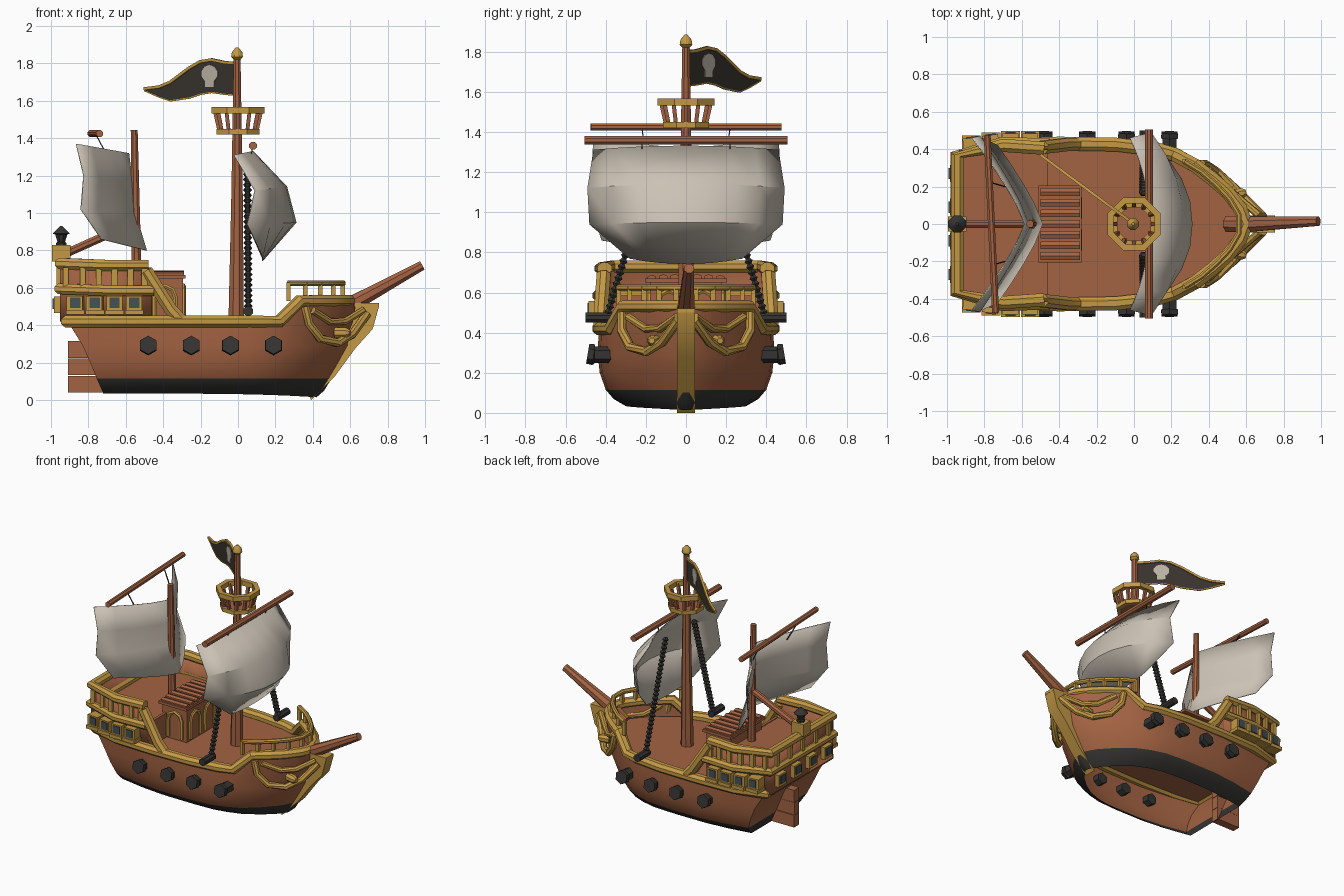
import bpy, bmesh, math
from mathutils import Vector, Matrix

if "Cube" in bpy.data.objects:
    bpy.data.objects.remove(bpy.data.objects["Cube"])

def material(name, rgb):
    m = bpy.data.materials.new(name)
    m.diffuse_color = (*rgb, 1)
    m.use_nodes = True
    m.node_tree.nodes["Principled BSDF"].inputs["Base Color"].default_value = m.diffuse_color
    return m

WOOD = material("warm_wood", (.37, .125, .055))
GOLD = material("gold_trim", (.55, .32, .06))
DARK = material("dark_iron", (.035, .034, .032))
SAIL = material("sail_cloth", (.60, .54, .46))
BLACK = material("flag_black", (.04, .033, .027))
PALE = material("pale_emblem", (.5, .45, .38))
GLASS = material("window_glass", (.06, .08, .09))
X, Y, Z = Vector((1, 0, 0)), Vector((0, 1, 0)), Vector((0, 0, 1))

def finish(name, bm, *mats):
    bmesh.ops.recalc_face_normals(bm, faces=bm.faces)
    me = bpy.data.meshes.new(name)
    bm.to_mesh(me)
    bm.free()
    for m in mats:
        me.materials.append(m)
    ob = bpy.data.objects.new(name, me)
    bpy.context.collection.objects.link(ob)
    return ob

def grid(name, rows, *mats, closed=False, thick=0, rule=None):
    """Skin rows of points; rule(face centre) gives the material slot."""
    bm = bmesh.new()
    vs = [[bm.verts.new(p) for p in r] for r in rows]
    n = len(rows[0])
    for a, b in zip(vs, vs[1:]):
        for i in range(n if closed else n - 1):
            j = (i + 1) % n
            f = bm.faces.new((a[i], a[j], b[j], b[i]))
            if rule:
                f.material_index = rule(f.calc_center_median())
    ob = finish(name, bm, *mats)
    if thick:
        s = ob.modifiers.new("thickness", 'SOLIDIFY')
        s.thickness, s.offset = thick, 0
    return ob

def tube(name, pts, r, mat, n=8, flat=1, closed=False, ref=None):
    """Sweep an n-sided section along points; r may vary per point."""
    pts = [Vector(p) for p in pts]
    k = len(pts)
    rs = r if isinstance(r, (list, tuple)) else [r] * k
    if ref is None:
        ref = X if abs((pts[-1] - pts[0]).normalized().z) > .8 else Z
    bm, rings = bmesh.new(), []
    for i, p in enumerate(pts):
        a = pts[i - 1] if closed or i else p
        b = pts[(i + 1) % k] if closed or i < k - 1 else p
        t = (b - a).normalized()
        side = t.cross(ref).normalized()
        up = side.cross(t)
        rings.append([bm.verts.new(p + rs[i] * (side * math.cos(q) + up * math.sin(q) * flat))
                      for q in [(j + .5) * 2 * math.pi / n for j in range(n)]])
    for i in range(k if closed else k - 1):
        a, b = rings[i], rings[(i + 1) % k]
        for j in range(n):
            bm.faces.new((a[j], a[(j + 1) % n], b[(j + 1) % n], b[j]))
    if not closed:
        bm.faces.new(rings[0])
        bm.faces.new(rings[-1][::-1])
    return finish(name, bm, mat)

def box(name, c, s, mat, rz=0):
    bm = bmesh.new()
    bmesh.ops.create_cube(bm, size=1, matrix=Matrix.Translation(c)
                          @ Matrix.Rotation(rz, 4, 'Z') @ Matrix.Diagonal((*s, 1)))
    return finish(name, bm, mat)

def interp(table, x):
    for (a, u), (b, v) in zip(table, table[1:]):
        if x <= b:
            return u + (v - u) * max(0, x - a) / (b - a)
    return table[-1][1]

def mirrored(half):
    return half + [(x, -y, z) for x, y, z in reversed(half) if y > 1e-4]

# Hull: stacked outlines from open bottom to raised bow, dark stripe low down
WIDTH = [(0, .86), (.15, .95), (.3, 1), (.5, 1), (.63, .97), (.72, .89), (.8, .77), (.88, .56), (.95, .32), (1, .04)]
LEVELS = [(.035, -.72, .42, .30), (.07, -.735, .46, .36), (.115, -.755, .5, .40),
          (.2, -.79, .55, .43), (.29, -.83, .6, .44), (.42, -.91, .64, .435)]
rows = []
for k, (z, xs, xb, w) in enumerate(LEVELS):
    half = []
    for t, f in WIDTH:
        x = xs + (xb - xs) * t
        dz = max(0, min(1, (x - .22) / .11)) * .11 if k == 5 else (-.02 * t ** 4 if k < 2 else 0)
        half.append((x, f * w, z + dz))
    rows.append(mirrored(half))
grid("hull", rows, WOOD, DARK, closed=True, rule=lambda c: int(c.z < .113))

# Main rail and deck follow the same plan outline
TOP = [(-.91, .375), (-.7, .42), (-.4, .43), (-.1, .425), (.12, .40), (.22, .37), (.33, .31), (.42, .24), (.5, .17), (.57, .08), (.6, 0)]
rail = [(x, y, .42 if x < .23 else .53) for x, y in TOP]
tube("main_rail", mirrored(rail), .04, GOLD, flat=.85, closed=True)
bm = bmesh.new()
bm.faces.new([bm.verts.new((x, y, .405)) for x, y, z in mirrored(rail)])
finish("main_deck", bm, WOOD)

# Stem: curved gold prow timber
outer = [(.39, .0), (.52, .13), (.63, .28), (.72, .38), (.755, .505)]
inner = [(.38, .04), (.47, .14), (.56, .29), (.61, .41), (.63, .52)]
grid("stem", [[(x, s * .045, z) for x, z in e] for e, s in ((outer, -1), (outer, 1), (inner, 1), (inner, -1), (outer, -1))], GOLD)
box("stem_cap", (.69, 0, .51), (.13, .09, .02), GOLD)
tube("bowsprit", [(.5, 0, .44), (.62, 0, .52), (.985, .015, .72)], [.045, .045, .027], WOOD)

# Rudder planks
for i in range(3):
    box("rudder_plank", (-.815, 0, .085 + i * .093), (.19, .06 - .006 * (i % 2), .09), WOOD)

# Stern castle: wall, deck, rails and posts
plan = [(-.46, .405), (-.7, .415), (-.945, .36)]
grid("castle_wall", [mirrored([(x, y, z) for x, y in plan]) for z in (.42, .71)], WOOD, thick=.02)
bm = bmesh.new()
bm.faces.new([bm.verts.new(p) for p in mirrored([(x, y, .58) for x, y in plan])])
finish("castle_deck", bm, WOOD)
box("castle_bulkhead", (-.47, 0, .495), (.02, .80, .18), WOOD)
tube("castle_top_rail", mirrored([(-.48, .405, .72), (-.7, .42, .72), (-.945, .365, .73)]), .038, GOLD, flat=.85)
tube("castle_mid_rail", mirrored([(-.45, .425, .585), (-.7, .435, .585), (-.95, .375, .595)]), .034, GOLD, flat=.9)
for s in (-1, 1):
    tube("castle_stair_rail", [(-.31, s * .425, .43), (-.36, s * .425, .485), (-.49, s * .41, .69)], .038, GOLD, ref=Y)
    for x in (-.92, -.83, -.745, -.66, -.575, -.5):
        y = interp([(-.945, .36), (-.7, .415), (-.46, .405)], x) + .015
        box("castle_post", (x, s * y, .65), (.03, .03, .12), GOLD)
    # Side gallery windows
    for x in (-.87, -.765, -.66, -.555):
        y = interp([(-.945, .41), (-.7, .445), (-.46, .445)], x)
        box("side_window_frame", (x, s * y, .515), (.085, .08, .085), GOLD, s * (.12 if x < -.7 else 0))
        box("side_window_sill", (x, s * (y + .01), .47), (.1, .085, .025), GOLD)
        box("side_window_glass", (x, s * (y + .042), .52), (.055, .008, .055), GLASS, s * (.12 if x < -.7 else 0))
for y in (-.3, -.15, 0, .15, .3):
    box("stern_post", (-.955, y, .65), (.03, .03, .12), GOLD)
for y in (-.27, -.09, .09, .27):
    box("stern_window_frame", (-.955, y, .51), (.06, .09, .09), GOLD)
    box("stern_window_glass", (-.987, y, .515), (.008, .06, .055), GLASS)

# Stern lantern
box("lantern_base", (-.945, 0, .785), (.1, .08, .09), GOLD)
tube("lantern", [(-.945, 0, z) for z in (.82, .84, .845, .885, .89, .905, .93)], [.03, .03, .022, .035, .05, .035, .008], DARK)

# Cabin with plank roof and arched openings
box("cabin", (-.395, 0, .53), (.2, .36, .27), WOOD)
box("cabin_roof", (-.395, 0, .66), (.23, .41, .02), WOOD)
for i in range(7):
    y = -.171 + i * .057
    tube("roof_plank", [(-.5, y, .677 - y * y * .2), (-.29, y, .677 - y * y * .2)], .024, WOOD, n=6, flat=.7)
arch = [(-.055, .42), (-.055, .55), (-.04, .59), (0, .61), (.04, .59), (.055, .55), (.055, .42)]
for s in (-1, 1):
    tube("cabin_front_arch", [(-.293, s * .085 + u, z) for u, z in arch], .014, GOLD, n=6, ref=X)
    tube("cabin_side_arch", [(-.39 + u, s * .183, z) for u, z in arch], .014, GOLD, n=6, ref=Y)

# Bow railing, swags and bosses
bow = [(.27, .335), (.36, .28), (.44, .21), (.51, .135), (.56, .05)]
tube("bow_railing", mirrored([(x, y, .625) for x, y in bow]), .017, GOLD)
for x, y in bow:
    for s in (-1, 1):
        box("bow_railing_post", (x, s * y, .58), (.024, .024, .1), GOLD)
for s in (-1, 1):
    tube("bow_swag", [(.36, s * .32, .5), (.38, s * .32, .41), (.44, s * .28, .33), (.53, s * .2, .305), (.61, s * .12, .35), (.69, s * .04, .46)], .024, GOLD, ref=Y)
    tube("bow_upper_swag", [(.40, s * .29, .48), (.49, s * .2, .42), (.57, s * .13, .42), (.67, s * .045, .48)], .02, GOLD, ref=Y)
    tube("bow_boss", [(.52, s * .15, .36), (.58, s * .165, .36), (.6, s * .17, .36)], [.03, .03, .015], GOLD)
    # Cannons
    for x in (-.48, -.25, -.04, .19):
        y = .36 if x > 0 else .38
        tube("cannon", [(x, s * y, .29), (x, s * .455, .29), (x, s * .46, .29), (x, s * .49, .295)], [.042, .042, .052, .05], DARK, n=6)
    # Shrouds: knotted ropes with a heavy block at the rail
    a, b = Vector((.055, s * .40, .46)), Vector((.05, s * .165, 1.25))
    tube("shroud", [a.lerp(b, i / 56) for i in range(57)], [(.012, .024)[i % 2] for i in range(57)], DARK, n=6)
    tube("shroud_block", [(.055, s * .37, .475), (.055, s * .5, .475)], .027, DARK)

# Main mast, crow's nest and finial
tube("main_mast", [(-.01, 0, .4), (-.005, 0, 1.1), (-.005, 0, 1.83)], [.045, .033, .02], WOOD)
tube("mast_finial", [(-.005, 0, z) for z in (1.815, 1.835, 1.86, 1.885)], [.015, .034, .03, .008], GOLD)
tube("nest_floor", [(0, 0, 1.425), (0, 0, 1.44)], .11, WOOD)
for nm, z, r, w in (("nest_lower_ring", 1.435, .11, .02), ("nest_upper_ring", 1.55, .135, .025)):
    c = [(math.cos((i + .5) * math.pi / 4), math.sin((i + .5) * math.pi / 4)) for i in range(8)]
    tube(nm, [(u * r, v * r, z) for u, v in c], w, GOLD, n=4, closed=True, ref=Z)
for i in range(12):
    u, v = math.cos(i * math.pi / 6), math.sin(i * math.pi / 6)
    tube("nest_post", [(u * .1, v * .1, 1.44), (u * .125, v * .125, 1.55)], .014, WOOD, n=4)

# Rear mast, yards and boom
tube("rear_mast", [(-.54, 0, .56), (-.555, 0, 1.445)], [.03, .02], WOOD)
tube("rear_boom", [(-.93, 0, .78), (-.55, 0, .95)], .024, WOOD)
tube("main_yard", [(.08, -.505, 1.36), (.08, .505, 1.36)], .023, WOOD)
tube("rear_yard", [(-.74, -.475, 1.425), (-.785, .475, 1.425)], .02, WOOD)

# Sails: each row is centre z, edge z, half width, centre x, edge x
def sail(name, rows, p):
    us = [i / 4 for i in range(-4, 5)]
    grid(name, [[(xs + (xc - xs) * (1 - abs(u) ** p), u * w, zs + (zc - zs) * (1 - abs(u) ** p))
                 for u in us] for zc, zs, w, xc, xs in rows], SAIL, thick=.006)

sail("main_sail", [(1.33, 1.31, .46, .08, -.02), (1.14, 1.12, .49, .26, .09),
                   (.95, .94, .48, .31, .05), (.745, .77, .28, .13, .13)], 2.2)
sail("rear_sail", [(1.32, 1.37, .46, -.585, -.865), (1.16, 1.2, .47, -.565, -.825),
                   (1.0, 1.02, .47, -.55, -.84), (.8, .86, .42, -.49, -.73)], 1.25)
for s in (-1, 1):
    tube("rear_sail_rope", [(-.76, s * .22, 1.42), (-.69, s * .2, 1.29)], .004, DARK, n=4)
    tube("main_sail_rope", [(.08, s * .22, 1.36), (.07, s * .22, 1.31)], .004, DARK, n=4)

# Flag flying diagonally aft, with trim and emblem plates
flag = [(.01, 1.80, 1.63), (.07, 1.805, 1.635), (.14, 1.82, 1.645), (.2, 1.81, 1.635), (.26, 1.775, 1.615), (.36, 1.70, 1.60), (.42, 1.675, 1.62), (.5, 1.665, 1.655)]
edge = [[(-x, x * .74, f[k]) for f in flag for x in f[:1]] for k in (1, 2)]
grid("flag", edge, BLACK)
tube("flag_trim", edge[0], .011, GOLD, n=4, ref=Z)
tube("flag_lower_trim", edge[1], .005, GOLD, n=4, ref=Z)
c, nrm = Vector((-.15, .111, 1.745)), Vector((.595, .804, 0))
tube("emblem_head", [c - nrm * .004, c + nrm * .004], .055, PALE, n=10, flat=.85)
box("emblem_jaw", c - Z * .05, (.06, .008, .04), PALE, math.atan2(-.595, .804))

# Smooth shading with sharp edges kept
bpy.ops.object.select_all(action='SELECT')
bpy.context.view_layer.objects.active = bpy.data.objects["hull"]
bpy.ops.object.shade_smooth_by_angle(angle=math.radians(35))
